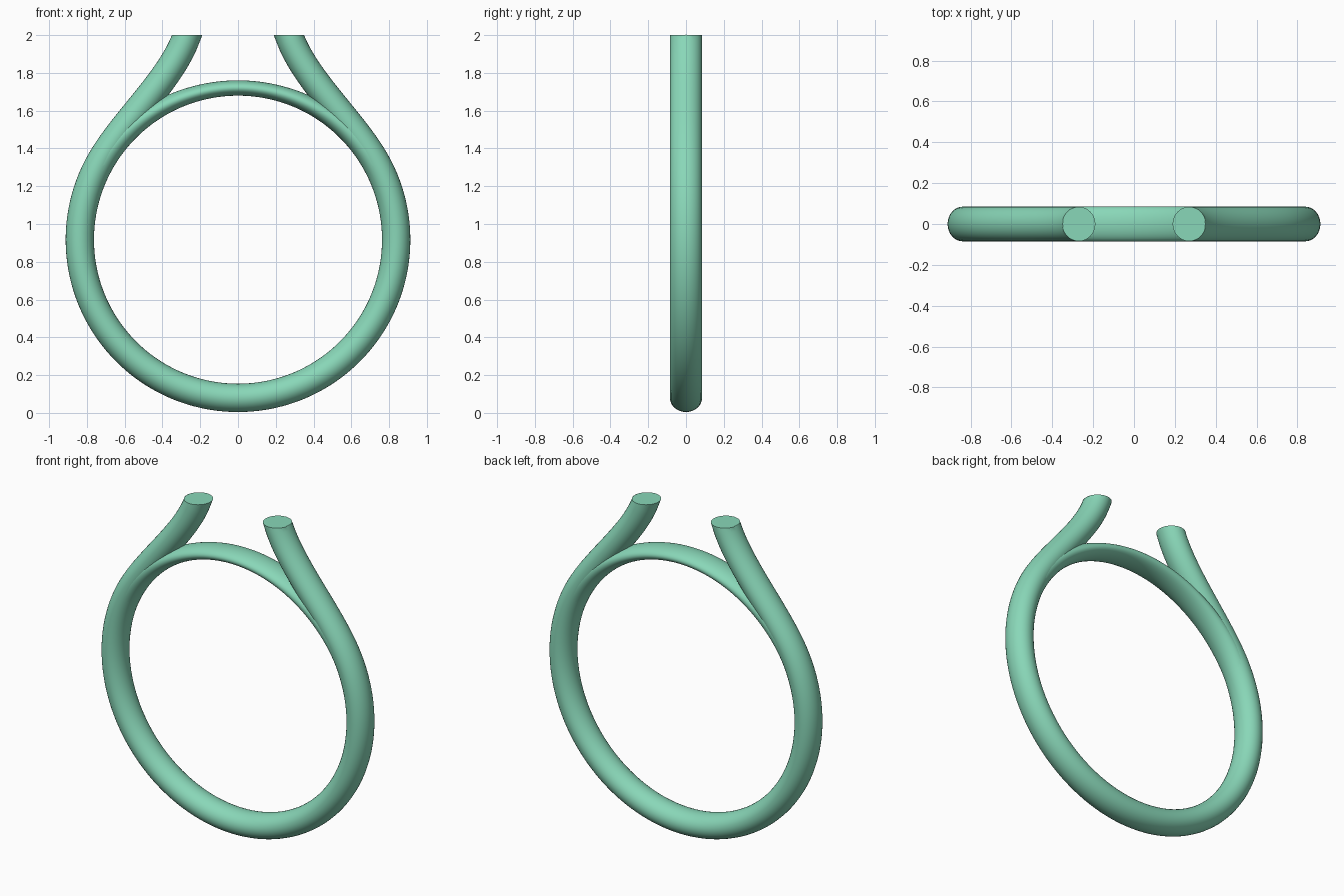
import bpy, bmesh, math
from mathutils import Vector
from mathutils.geometry import interpolate_bezier

if "Cube" in bpy.data.objects:
    bpy.data.objects.remove(bpy.data.objects["Cube"])

CZ, R_IN, R_MID = 0.917, 0.7625, 0.8375
SIDES = 32

mat = bpy.data.materials.new("green")
mat.diffuse_color = (0.25, 0.68, 0.48, 1)
mat.use_nodes = True
mat.node_tree.nodes["Principled BSDF"].inputs["Base Color"].default_value = mat.diffuse_color


def polar(r, deg):
    a = math.radians(deg)
    return Vector((r * math.cos(a), 0, CZ + r * math.sin(a)))


def loft(name, rings):
    """Skin a list of (centre, in-plane normal, half thickness, half width)."""
    bm = bmesh.new()
    loops = []
    for c, n, h, w in rings:
        loops.append([bm.verts.new(c + n * h * math.cos(a) + Vector((0, w * math.sin(a), 0)))
                      for a in (2 * math.pi * i / SIDES for i in range(SIDES))])
    for a, b in zip(loops, loops[1:]):
        for i in range(SIDES):
            j = (i + 1) % SIDES
            bm.faces.new((a[i], a[j], b[j], b[i]))
    bm.faces.new(loops[0])
    bm.faces.new(loops[-1])
    bmesh.ops.recalc_face_normals(bm, faces=bm.faces)
    me = bpy.data.meshes.new(name)
    bm.to_mesh(me)
    bm.free()
    ob = bpy.data.objects.new(name, me)
    bpy.context.collection.objects.link(ob)
    me.materials.append(mat)
    bpy.ops.object.select_all(action='DESELECT')
    ob.select_set(True)
    bpy.context.view_layer.objects.active = ob
    bpy.ops.object.shade_smooth_by_angle(angle=math.radians(40))
    return ob


# Main band: lower ring running up into two S-curved arms
arm = interpolate_bezier(polar(R_MID, 30), Vector((0.6, 0, 1.5525)),
                         Vector((0.348, 0, 1.77)), Vector((0.27, 0, 2.0)), 28)
ring = [polar(R_MID, 30 - 240 * i / 96) for i in range(1, 96)]
mirrored = [Vector((-p.x, 0, p.z)) for p in arm]
path = arm[::-1] + ring + mirrored
sections = []
for i, p in enumerate(path):
    if i in (0, len(path) - 1):          # level cut at the arm tips
        sections.append((p, Vector((1 if i == 0 else -1, 0, 0)) * p.x / abs(p.x)
                         * (1 if i == 0 else -1), 0.081, 0.084))
        sections[-1] = (p, Vector((1 if i == 0 else -1, 0, 0)), 0.081, 0.084)
        continue
    t = (path[i + 1] - path[i - 1]).normalized()
    sections.append((p, Vector((-t.z, 0, t.x)), 0.075, 0.085))
loft("ring_band", sections)

# Thin bridge closing the top of the ring, thicker where it meets the arms
sections = []
for i in range(73):
    d = 24 + 132 * i / 72
    u = abs(d - 90) / 66
    h = 0.0405 + 0.031 * u ** 2.2
    w = 0.085 - 0.003 * u ** 4
    n = polar(1, d) - polar(0, d)
    sections.append((polar(R_IN + h, d), n, h, w))
loft("top_bridge", sections)
